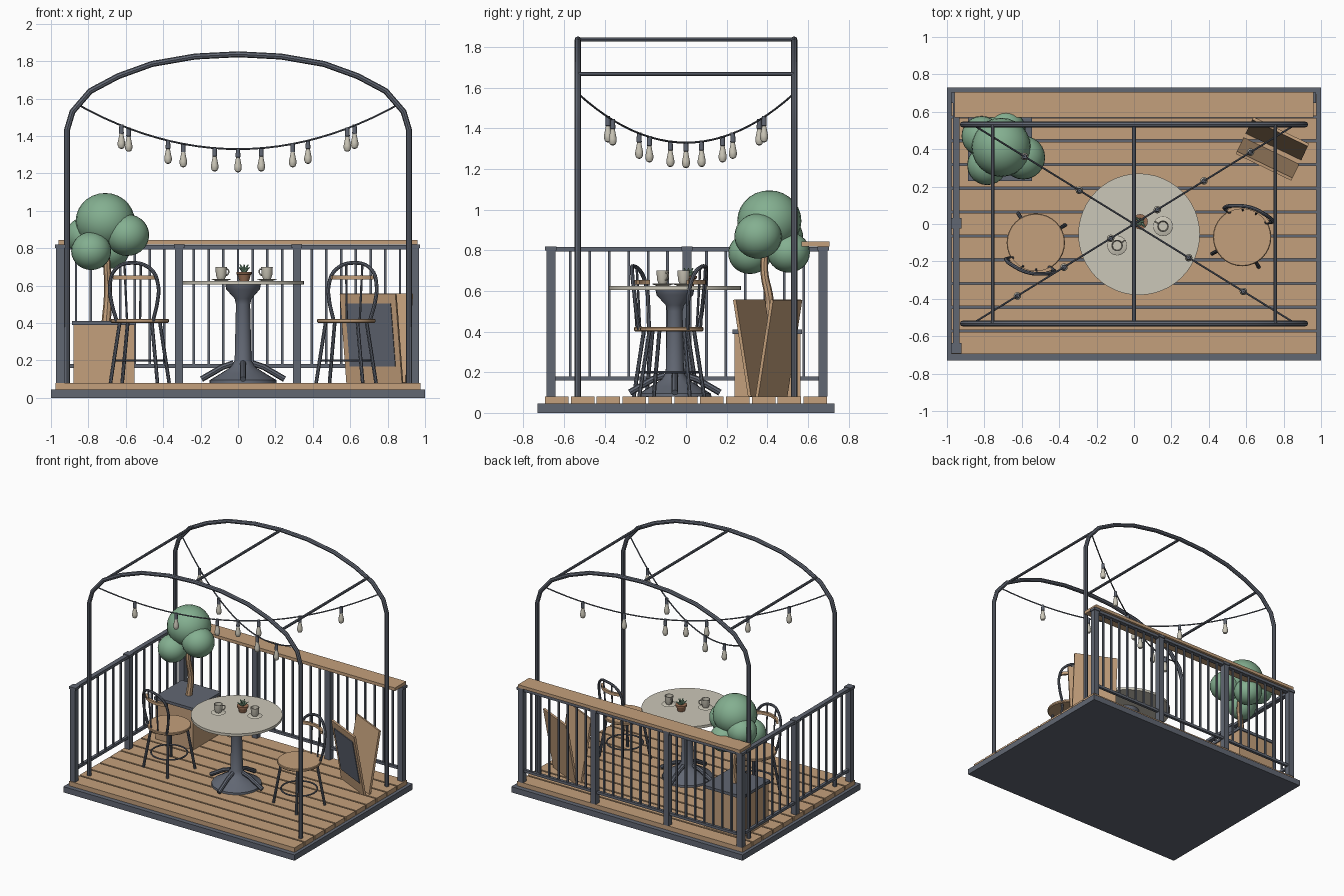
import bpy, bmesh, math
from mathutils import Vector, Matrix

cube = bpy.data.objects.get("Cube")
if cube:
    bpy.data.objects.remove(cube)

made = []


def material(name, color):
    mat = bpy.data.materials.new(name)
    mat.use_nodes = True
    mat.diffuse_color = (*color, 1)
    mat.node_tree.nodes["Principled BSDF"].inputs["Base Color"].default_value = (*color, 1)
    return mat


METAL = material("slate grey metal", (0.12, 0.135, 0.17))
WOOD = material("warm wood", (0.55, 0.35, 0.2))
CREAM = material("cream", (0.6, 0.57, 0.48))
LEAF = material("leaf green", (0.23, 0.43, 0.28))
CLAY = material("clay brown", (0.32, 0.16, 0.09))


def register(name, data, mat, matrix=None):
    obj = bpy.data.objects.new(name, data)
    bpy.context.scene.collection.objects.link(obj)
    data.materials.append(mat)
    if matrix:
        obj.matrix_world = matrix
    made.append(obj)
    return obj


def mesh_object(name, bm, mat, matrix=None):
    mesh = bpy.data.meshes.new(name)
    bm.to_mesh(mesh)
    bm.free()
    return register(name, mesh, mat, matrix)


def box(name, center, size, mat, matrix=None):
    bm = bmesh.new()
    bmesh.ops.create_cube(bm, size=1)
    bmesh.ops.scale(bm, vec=size, verts=bm.verts)
    bmesh.ops.translate(bm, vec=center, verts=bm.verts)
    return mesh_object(name, bm, mat, matrix)


def lathe(name, profile, mat, origin=(0, 0, 0), sides=24):
    """Turn (radius, height) points around a vertical axis."""
    bm = bmesh.new()
    rings = []
    for r, z in profile:
        angles = [math.tau * i / sides for i in range(sides)]
        rings.append([bm.verts.new((r * math.cos(a), r * math.sin(a), z)) for a in angles])
    for low, high in zip(rings, rings[1:]):
        for i in range(sides):
            j = (i + 1) % sides
            bm.faces.new((low[i], low[j], high[j], high[i]))
    bm.faces.new(rings[0][::-1])
    bm.faces.new(rings[-1])
    return mesh_object(name, bm, mat, Matrix.Translation(origin))


def tube(name, points, radius, mat, matrix=None, smooth=False, closed=False, taper=1):
    curve = bpy.data.curves.new(name, "CURVE")
    curve.dimensions = "3D"
    curve.bevel_depth = radius
    curve.bevel_resolution = 2
    curve.use_fill_caps = True
    curve.resolution_u = 5
    spline = curve.splines.new("BEZIER" if smooth else "POLY")
    knots = spline.bezier_points if smooth else spline.points
    knots.add(len(points) - 1)
    for i, (knot, p) in enumerate(zip(knots, points)):
        knot.co = p if smooth else (*p, 1)
        knot.radius = 1 + (taper - 1) * i / (len(points) - 1)
        if smooth:
            knot.handle_left_type = knot.handle_right_type = "AUTO"
    spline.use_cyclic_u = closed
    return register(name, curve, mat, matrix)


def ball(name, center, radius, mat, squash=1.0):
    bm = bmesh.new()
    bmesh.ops.create_uvsphere(bm, u_segments=24, v_segments=14, radius=radius)
    bmesh.ops.scale(bm, vec=(1, 1, squash), verts=bm.verts)
    return mesh_object(name, bm, mat, Matrix.Translation(center))


# Platform and planks
DECK = 0.08
box("platform_base", (0, 0, 0.0225), (2, 1.46, 0.045), METAL)
PITCH = 1.4 / 11
for i in range(11):
    box("deck_plank", (0, (i - 5) * PITCH, 0.0625), (1.95, PITCH - 0.012, 0.035), WOOD)


# Railings on the back and one side
def railing(start, end, panels, bars):
    start, end = Vector(start), Vector(end)
    span = end - start
    along_x = abs(span.x) > abs(span.y)
    for z, h, w in ((0.805, 0.022, 0.035), (0.17, 0.02, 0.022)):
        size = (abs(span.x), w, h) if along_x else (w, abs(span.y), h)
        box("rail_bar", (*((start + end) / 2), z), size, METAL)
    steps = panels * (bars + 1)
    for i in range(steps + 1):
        p = start + span * i / steps
        if i % (bars + 1) == 0:
            box("rail_post", (*p, 0.44), (0.044, 0.044, 0.72), METAL)
            box("post_cap", (*p, 0.81), (0.056, 0.056, 0.02), METAL)
        else:
            box("baluster", (*p, 0.485), (0.013, 0.013, 0.63), METAL)


railing((-0.945, 0.675), (0.945, 0.675), 3, 7)
railing((-0.95, -0.665), (-0.95, 0.675), 2, 6)
box("wood_handrail", (0, 0.637, 0.832), (1.92, 0.137, 0.024), WOOD)

# Two arches with cross bars
half = [(0.915, DECK), (0.915, 1.43), (0.885, 1.53), (0.79, 1.64),
        (0.64, 1.72), (0.46, 1.785), (0.23, 1.825)]
outline = half + [(0, 1.837)] + [(-x, z) for x, z in reversed(half)]
for y in (-0.532, 0.532):
    tube("canopy_arch", [(x, y, z) for x, z in outline], 0.016, METAL)
for x, z in ((-0.755, 1.667), (0, 1.837), (0.755, 1.667)):
    tube("canopy_cross_bar", [(x, -0.53, z), (x, 0.53, z)], 0.01, METAL)


# Hanging light strings
def string_point(t, side):
    return Vector((0.86 * t, 0.53 * t * side, 1.33 + 0.24 * t * t))


for side, count, gap in ((1, 6, 0.29), (-1, 5, 0.34)):
    tube("light_wire", [string_point(i / 12 - 1, side) for i in range(25)], 0.005, METAL)
    for i in range(count):
        p = string_point((i - (count - 1) / 2) * gap, side)
        lathe("bulb_socket", [(0.009, -0.045), (0.013, -0.042), (0.011, 0.004)], METAL, p, 12)
        lathe("light_bulb", [(0.004, -0.125), (0.014, -0.12), (0.02, -0.106), (0.02, -0.092),
                             (0.015, -0.068), (0.01, -0.043)], CREAM, p, 14)

# Pedestal table
TABLE = Vector((0.027, -0.055, 0))
lathe("table_top", [(0.325, 0.605), (0.325, 0.625)], CREAM, TABLE, 48)
lathe("table_pedestal", [(0.18, DECK), (0.178, 0.095), (0.12, 0.13), (0.065, 0.165), (0.045, 0.2),
                         (0.038, 0.5), (0.045, 0.53), (0.09, 0.58), (0.095, 0.605)], METAL, TABLE)
for i in range(4):
    turn = Matrix.Translation(TABLE) @ Matrix.Rotation(i * math.pi / 2, 4, "Z")
    tube("table_foot", [(0.05, 0, 0.185), (0.11, 0, 0.165), (0.222, 0, 0.1)], 0.016, METAL, turn)

# Cups on saucers
TOP = 0.625
for x, y, angle in ((-0.09, -0.115, 0.6), (0.155, -0.012, 2.6)):
    lathe("saucer", [(0.03, TOP), (0.053, TOP + 0.009), (0.05, TOP + 0.011)], CREAM, (x, y, 0))
    lathe("cup", [(0.02, TOP + 0.01), (0.028, TOP + 0.03), (0.031, TOP + 0.075),
                  (0.027, TOP + 0.075), (0.024, TOP + 0.03)], CREAM, (x, y, 0), 18)
    place = Matrix.Translation((x, y, TOP + 0.045)) @ Matrix.Rotation(angle, 4, "Z")
    tube("cup_handle", [(0.027, 0, 0.02), (0.046, 0, 0.014), (0.044, 0, -0.008), (0.026, 0, -0.016)],
         0.004, CREAM, place, smooth=True)

# Small potted plant
POT = Vector((0.033, 0.012, TOP))
lathe("small_pot", [(0.026, 0), (0.036, 0.035), (0.041, 0.036), (0.041, 0.048)], CLAY, POT, 16)
for i in range(8):
    a = i * math.tau / 8
    reach = 0.04 if i % 2 else 0.022
    tip = POT + Vector((reach * math.cos(a), reach * math.sin(a), 0.072 if i % 2 else 0.088))
    tube("succulent_leaf", [POT + Vector((0, 0, 0.045)), (POT + tip) / 2 + Vector((0, 0, 0.025)), tip],
         0.011, LEAF, taper=0.2)

# Chairs, with the back along local +x
hoop_half = [(0.11, 0.1, 0.41), (0.12, 0.128, 0.52), (0.127, 0.133, 0.6), (0.145, 0.1, 0.685)]
hoop = hoop_half + [(0.165, 0, 0.722)] + [(d, -w, z) for d, w, z in reversed(hoop_half)]
for x, y, angle in ((-0.525, -0.1, -104), (0.578, -0.07, 74)):
    place = Matrix.Translation((x, y, 0)) @ Matrix.Rotation(math.radians(angle), 4, "Z")
    lathe("chair_seat", [(0.15, 0.4), (0.156, 0.406), (0.156, 0.418), (0.152, 0.422)],
          WOOD, (x, y, 0), 32)
    tube("chair_back_hoop", hoop, 0.01, METAL, place, smooth=True)
    for w in (-0.045, 0.045):
        tube("chair_back_spindle", [(0.138, w * 0.8, 0.41), (0.158, w, 0.71)], 0.006, METAL, place)
    arc = [math.radians(a) for a in range(-45, 46, 9)]
    slat = bmesh.new()
    for a, b in zip(arc, arc[1:]):
        corners = [(r, t, z) for z in (0.632, 0.654) for r, t in ((0.15, a), (0.15, b), (0.168, b), (0.168, a))]
        v = [slat.verts.new((r * math.cos(t), r * math.sin(t), z)) for r, t, z in corners]
        bmesh.ops.convex_hull(slat, input=v)
    bmesh.ops.remove_doubles(slat, verts=slat.verts, dist=0.0001)
    mesh_object("chair_back_slat", slat, WOOD, place)
    for i in range(4):
        a = math.pi / 4 + i * math.pi / 2
        c, s = math.cos(a), math.sin(a)
        tube("chair_leg", [(0.125 * c, 0.125 * s, 0.405), (0.183 * c, 0.183 * s, DECK)],
             0.01, METAL, place)
    ring = [math.tau * i / 24 for i in range(24)]
    tube("chair_foot_ring", [(0.13 * math.cos(a), 0.13 * math.sin(a), 0.2) for a in ring],
         0.006, METAL, place, closed=True)

# Planter with a round tree
box("planter_box", (-0.716, 0.4, 0.235), (0.325, 0.325, 0.31), WOOD)
box("planter_rim", (-0.716, 0.4, 0.4), (0.342, 0.342, 0.022), METAL)
tube("tree_trunk", [(-0.705, 0.4, 0.4), (-0.695, 0.41, 0.55), (-0.7, 0.385, 0.7), (-0.71, 0.4, 0.88)],
     0.025, WOOD, smooth=True, taper=0.65)
for x, y, z, r in ((-0.71, 0.41, 0.945, 0.158), (-0.592, 0.355, 0.87, 0.117), (-0.785, 0.315, 0.785, 0.107),
                   (-0.685, 0.505, 0.79, 0.105), (-0.815, 0.47, 0.865, 0.107)):
    ball("tree_foliage", (x, y, z), r, LEAF, 0.95)

# Folding board with two panels spread at the top
place = Matrix.Translation((0.74, 0.402, DECK)) @ Matrix.Rotation(math.radians(-25.7), 4, "Z")
for side in (-1, 1):
    lean = place @ Matrix.Translation((0, side * 0.02, 0)) @ Matrix.Rotation(-side * 0.17, 4, "X")
    box("board_panel", (0, 0, 0.242), (0.33, 0.016, 0.484), WOOD, lean)
    if side < 0:
        box("chalk_surface", (0, -0.01, 0.262), (0.27, 0.006, 0.34), METAL, lean)

# Turn tubes into meshes and smooth rounded parts
bpy.ops.object.select_all(action="DESELECT")
for obj in made:
    obj.select_set(True)
bpy.context.view_layer.objects.active = made[0]
bpy.ops.object.convert(target="MESH")
bpy.ops.object.shade_smooth_by_angle(angle=math.radians(35))
